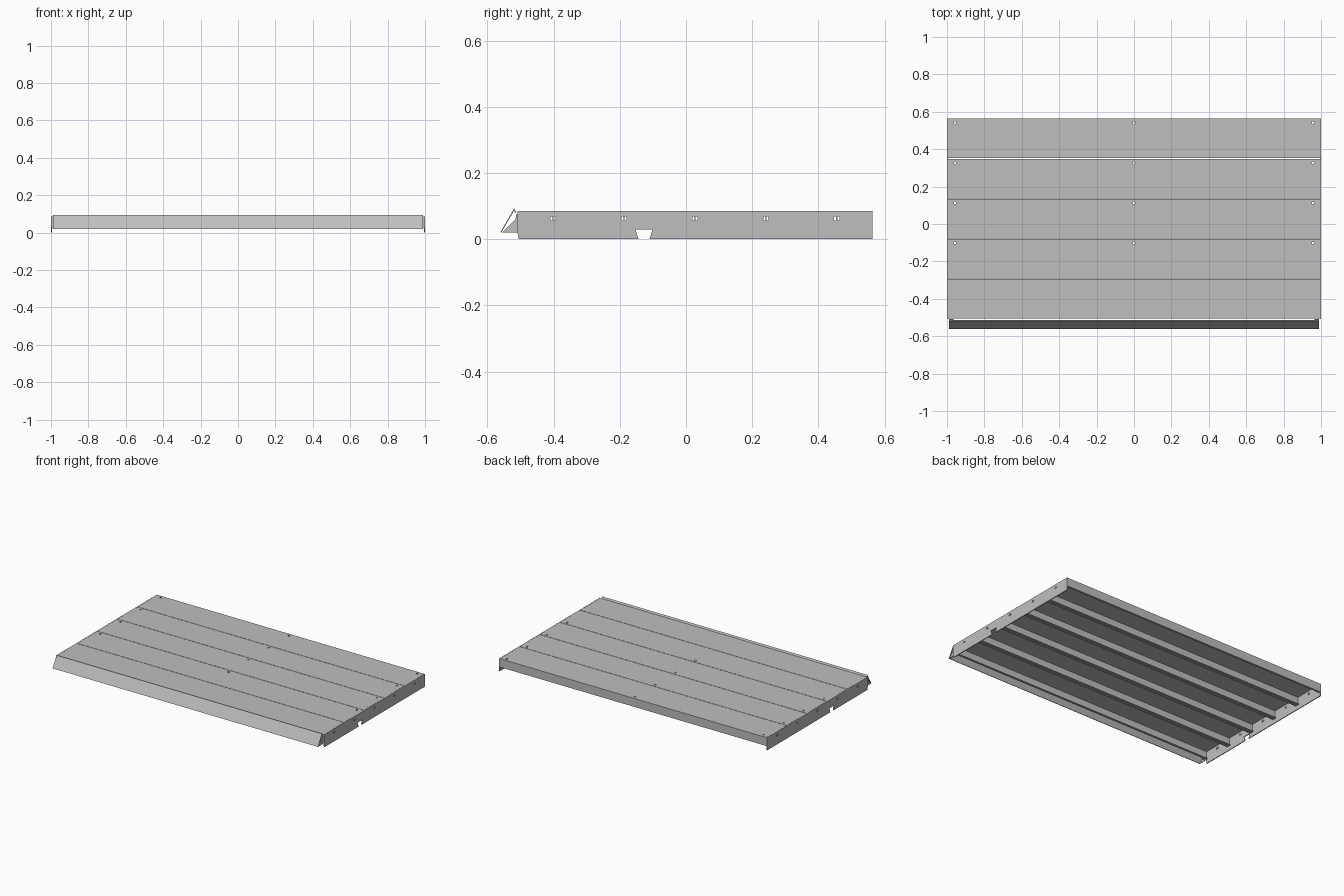
import bpy, bmesh
from mathutils import Matrix

if "Cube" in bpy.data.objects:
    bpy.data.objects.remove(bpy.data.objects["Cube"])

steel = bpy.data.materials.new("grey_steel")
steel.diffuse_color = (0.52, 0.52, 0.52, 1)
steel.use_nodes = True
steel.node_tree.nodes["Principled BSDF"].inputs["Base Color"].default_value = steel.diffuse_color
T = 0.004  # sheet thickness


def extrude_x(name, profile, x0, x1):
    """Extrude a closed (y, z) profile from x0 to x1."""
    bm = bmesh.new()
    face = bm.faces.new([bm.verts.new((x0, y, z)) for y, z in profile])
    out = bmesh.ops.extrude_face_region(bm, geom=[face])
    verts = [v for v in out["geom"] if isinstance(v, bmesh.types.BMVert)]
    bmesh.ops.translate(bm, vec=(x1 - x0, 0, 0), verts=verts)
    bmesh.ops.recalc_face_normals(bm, faces=bm.faces)
    mesh = bpy.data.meshes.new(name)
    bm.to_mesh(mesh)
    bm.free()
    mesh.materials.append(steel)
    ob = bpy.data.objects.new(name, mesh)
    bpy.context.collection.objects.link(ob)
    return ob


def cut(target, name, add_shapes):
    """Subtract a hidden cutter whose shapes are added by add_shapes(bm)."""
    bm = bmesh.new()
    add_shapes(bm)
    mesh = bpy.data.meshes.new(name)
    bm.to_mesh(mesh)
    bm.free()
    cutter = bpy.data.objects.new(name, mesh)
    bpy.context.collection.objects.link(cutter)
    cutter.hide_render = True
    cutter.hide_viewport = True
    mod = target.modifiers.new("cut", "BOOLEAN")
    mod.operation = "DIFFERENCE"
    mod.solver = "EXACT"
    mod.object = cutter


# Five folded deck planks, each a channel with inward return lips
TOP, LOW, LIP, PITCH, BACK = 0.085, 0.028, 0.014, 0.2144, 0.563
for i in range(5):
    b = BACK - i * PITCH
    f = b - PITCH + 0.003
    plank = extrude_x(f"deck_plank_{i + 1}", [
        (f, TOP), (b, TOP), (b, LOW), (b - LIP, LOW), (b - LIP, LOW + T),
        (b - T, LOW + T), (b - T, TOP - T), (f + T, TOP - T),
        (f + T, LOW + T), (f + LIP, LOW + T), (f + LIP, LOW), (f, LOW)],
        -0.994, 0.994)
    # Fixing holes along the rear edge of the four rear planks
    if i < 4:
        def holes(bm, y=b - 0.021):
            for x in (-0.957, 0, 0.957):
                bmesh.ops.create_cone(
                    bm, cap_ends=True, segments=16, radius1=0.0065,
                    radius2=0.0065, depth=0.03,
                    matrix=Matrix.Translation((x, y, TOP)))
        cut(plank, f"hole_cutter_{i + 1}", holes)

# Side plates with a flared notch and paired slots
side_profile = [(-0.505, 0), (-0.143, 0), (-0.153, 0.03), (-0.101, 0.03),
                (-0.11, 0), (0.563, 0), (0.563, TOP), (-0.509, TOP),
                (-0.509, 0.02)]
for s, label in ((-1, "left"), (1, "right")):
    plate = extrude_x(f"side_plate_{label}", side_profile, s * 0.9945, s)

    def slots(bm, x=s):
        for i in range(5):
            for d in (-0.005, 0.005):
                y = BACK - (i + 0.5) * PITCH + d
                bmesh.ops.create_cube(
                    bm, size=1, matrix=Matrix.Translation((x, y, 0.062))
                    @ Matrix.Diagonal((0.05, 0.006, 0.012, 1)))
    cut(plate, f"slot_cutter_{label}", slots)

    # Triangular gusset and mounting tab carrying the front lip
    extrude_x(f"lip_gusset_{label}",
              [(-0.555, 0.02), (-0.509, 0.02), (-0.513, 0.062)],
              s * 0.985, s * 0.99)
    extrude_x(f"lip_tab_{label}",
              [(-0.518, 0.03), (-0.509, 0.022), (-0.509, 0.075), (-0.513, 0.075)],
              s * 0.965, s * 0.99)

# Sloped front lip with a short folded top edge
extrude_x("front_lip", [(-0.5615, 0.02), (-0.519, 0.093), (-0.512, 0.081),
                        (-0.515, 0.08), (-0.519, 0.087), (-0.558, 0.02)],
          -0.99, 0.99)
